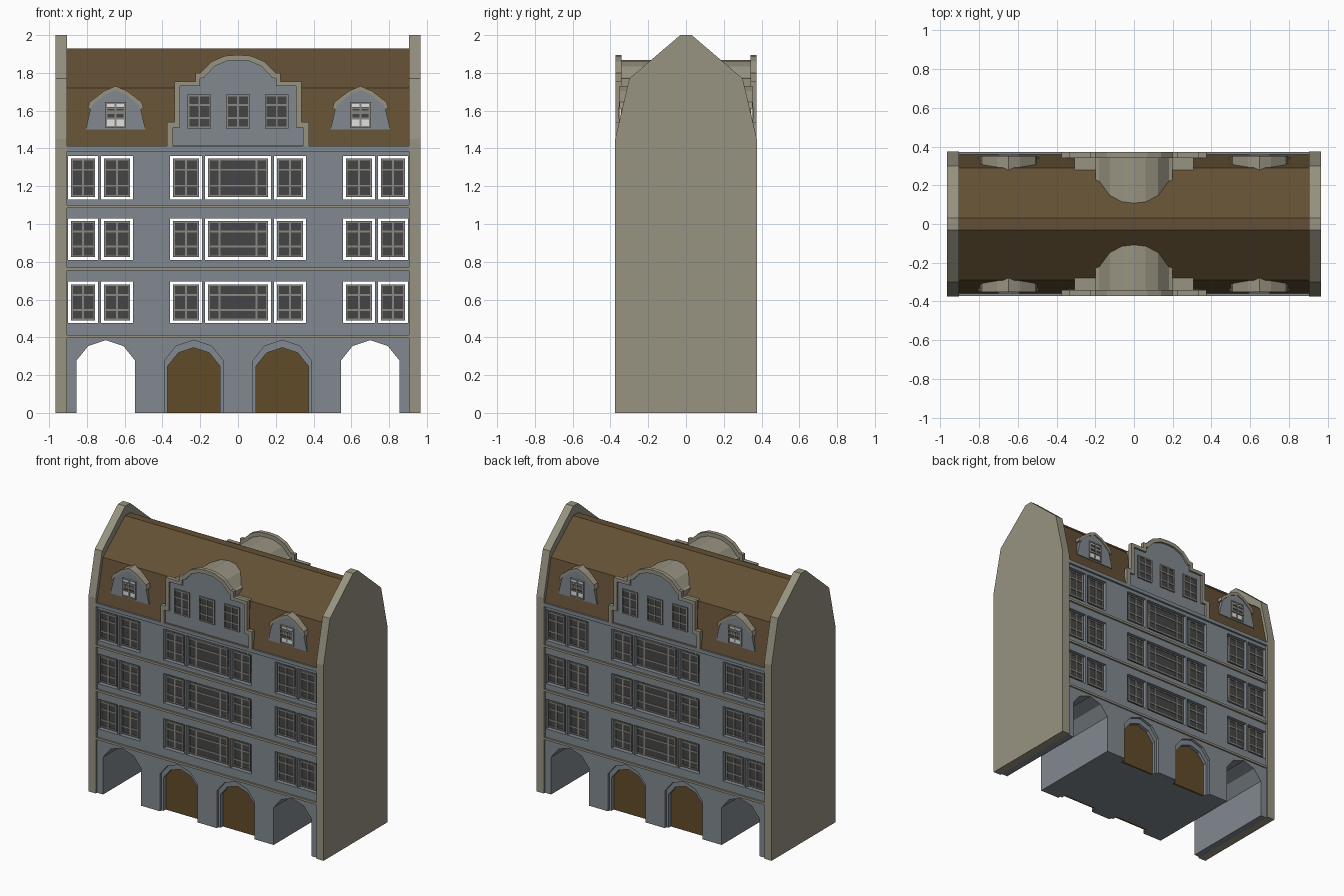
import bpy
import bmesh

default_cube = bpy.data.objects.get("Cube")
if default_cube:
    bpy.data.objects.remove(default_cube, do_unlink=True)


def make_material(name, red, green, blue):
    material = bpy.data.materials.new(name)
    material.use_nodes = True
    colour = (red, green, blue, 1)
    material.diffuse_color = colour
    shader = next(n for n in material.node_tree.nodes if n.type == "BSDF_PRINCIPLED")
    shader.inputs["Base Color"].default_value = colour
    shader.inputs["Roughness"].default_value = 0.9
    return material


STONE = make_material("warm stone", 0.31, 0.29, 0.22)
PLASTER = make_material("blue grey plaster", 0.22, 0.25, 0.275)
ROOF = make_material("brown roof tile", 0.125, 0.08, 0.035)
WOOD = make_material("brown door wood", 0.12, 0.07, 0.022)
GLASS = make_material("dark glass", 0.06, 0.06, 0.062)
SASH = make_material("grey sash", 0.25, 0.245, 0.22)
PALE = make_material("pale pane", 0.75, 0.75, 0.75)


def finish(bm, name, *materials):
    bmesh.ops.recalc_face_normals(bm, faces=bm.faces)
    mesh = bpy.data.meshes.new(name)
    bm.to_mesh(mesh)
    bm.free()
    for material in materials:
        mesh.materials.append(material)
    obj = bpy.data.objects.new(name, mesh)
    bpy.context.collection.objects.link(obj)
    return obj


def add_box(bm, x, y, z, index=0):
    """Box between the (low, high) pairs x, y and z."""
    verts = bmesh.ops.create_cube(bm, size=1)["verts"]
    for v in verts:
        for axis, (low, high) in enumerate((x, y, z)):
            v.co[axis] = low if v.co[axis] < 0 else high
    for face in {f for v in verts for f in v.link_faces}:
        face.material_index = index


def box(name, x, y, z, material):
    bm = bmesh.new()
    add_box(bm, x, y, z)
    return finish(bm, name, material)


def prism(name, outline, start, end, *materials, axis="y"):
    """Extrude an outline along y (points are x, z) or along x (points are y, z)."""
    bm = bmesh.new()
    place = (lambda a, b: (a, start, b)) if axis == "y" else (lambda a, b: (start, a, b))
    face = bm.faces.new([bm.verts.new(place(a, b)) for a, b in outline])
    moved = bmesh.ops.extrude_face_region(bm, geom=[face])["geom"]
    for v in moved:
        if isinstance(v, bmesh.types.BMVert):
            setattr(v.co, axis, end)
    return finish(bm, name, *materials)


def mirrored(half, centre=0):
    """Full outline, left to right, from a right half listed bottom to top."""
    left = [(centre - x, z) for x, z in half]
    right = [(centre + x, z) for x, z in reversed(half) if x > 0]
    return left + right


def arch(centre, width, height):
    half = [(width, 0), (width, 0.72 * height), (0.6 * width, 0.92 * height), (0, height)]
    return mirrored(half, centre)


def window(name, x, z, y, side, columns, rows, pane=GLASS):
    """Thin pane with a frame and glazing bars at the given fractions."""
    bm = bmesh.new()
    bar = 0.005
    add_box(bm, x, (y - 0.003, y + 0.003), z, 1)
    depth = (y - 0.006, y + 0.008) if side > 0 else (y - 0.008, y + 0.006)
    for f in [0, *columns, 1]:
        c = x[0] + bar + f * (x[1] - x[0] - 2 * bar)
        add_box(bm, (c - bar, c + bar), depth, z)
    for f in [0, *rows, 1]:
        c = z[0] + bar + f * (z[1] - z[0] - 2 * bar)
        add_box(bm, x, depth, (c - bar, c + bar))
    return finish(bm, name, SASH, pane)


# Party walls closing both ends
half_gable = [(0.375, 0), (0.375, 1.45), (0.3, 1.77), (0.03, 2)]
wall_profile = [(-y, z) for y, z in half_gable] + half_gable[::-1]
for word, side in (("left", 1), ("right", -1)):
    prism(word + "_party_wall", wall_profile, side * 0.905, side * 0.965, STONE, axis="x")

# Mansard roof
half_roof = [(0.36, 1.41), (0.29, 1.72), (0.03, 1.93)]
roof_profile = [(-y, z) for y, z in half_roof] + half_roof[::-1]
prism("main_roof", roof_profile, -0.905, 0.905, ROOF, axis="x")


# Ground floor with through passages and door recesses
PASSAGES = (-0.7, 0.7)
DOORS = (-0.234, 0.234)


def ground_outline(centres):
    points = [(-0.905, 0)]
    for c in centres:
        points += arch(c, 0.155, 0.385)
    return points + [(0.905, 0), (0.905, 0.4), (-0.905, 0.4)]


prism("ground_floor_core", ground_outline(PASSAGES), -0.3, 0.3, PLASTER)
box("upper_floor", (-0.905, 0.905), (-0.33, 0.33), (0.395, 0.41), WOOD)

# Openings of the upper storeys
right_columns = [(0.19, 0.36), (0.555, 0.725), (0.74, 0.9)]
COLUMNS = [(-b, -a) for a, b in reversed(right_columns)] + [(-0.175, 0.175)] + right_columns
STOREYS = [(0.475, 0.695), (0.81, 1.03), (1.13, 1.36)]


def pierced_wall(name, start, end):
    """Wall grid that leaves out the cells of the window openings."""
    xs = [-0.905] + [x for pair in COLUMNS for x in pair] + [0.905]
    zs = [0.4] + [z for pair in STOREYS for z in pair] + [1.41]
    bm = bmesh.new()
    grid = [[bm.verts.new((x, start, z)) for x in xs] for z in zs]
    for row in range(len(zs) - 1):
        for col in range(len(xs) - 1):
            if not (row % 2 and col % 2):
                a, b = grid[row], grid[row + 1]
                bm.faces.new((a[col], a[col + 1], b[col + 1], b[col]))
    moved = bmesh.ops.extrude_face_region(bm, geom=bm.faces[:])["geom"]
    for v in moved:
        if isinstance(v, bmesh.types.BMVert):
            v.co.y = end
    return finish(bm, name, PLASTER)


# Half outlines of the shaped gable and of the dormers
gable_outer = [(0.375, 1.41), (0.375, 1.54), (0.335, 1.54), (0.335, 1.755), (0.225, 1.755),
               (0.225, 1.8), (0.2, 1.8), (0.14, 1.86), (0.07, 1.89), (0, 1.895)]
gable_inner = [(0.345, 1.41), (0.345, 1.51), (0.308, 1.51), (0.308, 1.73), (0.2, 1.73),
               (0.2, 1.77), (0.18, 1.775), (0.125, 1.835), (0.06, 1.862), (0, 1.867)]
dormer_wall = [(0.158, 1.5), (0.14, 1.58), (0.13, 1.625), (0.06, 1.69), (0, 1.712)]
dormer_top = [(0.148, 1.61), (0.138, 1.645), (0.06, 1.705), (0, 1.73)]
dormer_under = [(0.13, 1.61), (0.122, 1.63), (0.055, 1.685), (0, 1.708)]

for word, s in (("front", -1), ("back", 1)):
    # Arcade layer, door surrounds and doors
    prism(word + "_arcade", ground_outline(sorted(PASSAGES + DOORS)), s * 0.3, s * 0.36, PLASTER)
    for c in DOORS:
        hand = "left" if c > 0 else "right"
        surround = arch(c, 0.155, 0.385) + arch(c, 0.138, 0.345)[::-1]
        prism(f"{word}_{hand}_door_surround", surround, s * 0.3, s * 0.34, PLASTER)
        prism(f"{word}_{hand}_door", arch(c, 0.14, 0.347), s * 0.298, s * 0.315, WOOD)

    # Upper wall, string courses and eaves
    pierced_wall(word + "_upper_wall", s * 0.325, s * 0.357)
    for level in (0.405, 0.762, 1.092):
        span = sorted((s * 0.35, s * 0.37))
        box(word + "_string_course", (-0.905, 0.905), span, (level - 0.008, level + 0.008), STONE)
    box(word + "_eaves", (-0.905, 0.905), sorted((s * 0.34, s * 0.372)), (1.385, 1.412), PLASTER)

    # Storey windows, set with a gap inside their openings
    for left, right in COLUMNS:
        wide = right - left > 0.3
        for low, high in STOREYS:
            window(word + "_window", (left + 0.016, right - 0.016), (low + 0.014, high - 0.014),
                   s * 0.342, s, (0.18, 0.82) if wide else (0.5,), (0.28, 0.72))

    # Shaped gable with its own roof, coping and windows
    body = prism(word + "_gable", mirrored(gable_inner), s * 0.1, s * 0.358, STONE, PLASTER)
    for face in body.data.polygons:
        if abs(face.normal.y) > 0.9:
            face.material_index = 1
    coping = mirrored(gable_outer) + mirrored(gable_inner)[::-1]
    prism(word + "_gable_coping", coping, s * 0.342, s * 0.372, STONE)
    for c in (-0.205, 0, 0.205):
        window(word + "_gable_window", (c - 0.063, c + 0.063), (1.505, 1.685),
               s * 0.36, s, (0.5,), (0.3, 0.7))

    # Dormers
    for c in (-0.648, 0.648):
        prism(word + "_dormer", mirrored(dormer_wall, c), s * 0.26, s * 0.345, PLASTER)
        hood = mirrored(dormer_top, c) + mirrored(dormer_under, c)[::-1]
        prism(word + "_dormer_roof", hood, s * 0.25, s * 0.352, STONE)
        window(word + "_dormer_window", (c - 0.055, c + 0.055), (1.51, 1.645),
               s * 0.347, s, (0.5,), (0.35, 0.65), PALE)
        window(word + "_dormer_casement", (c - 0.053, c + 0.053), (1.555, 1.62),
               s * 0.35, s, (0.5,), (0.5,))
